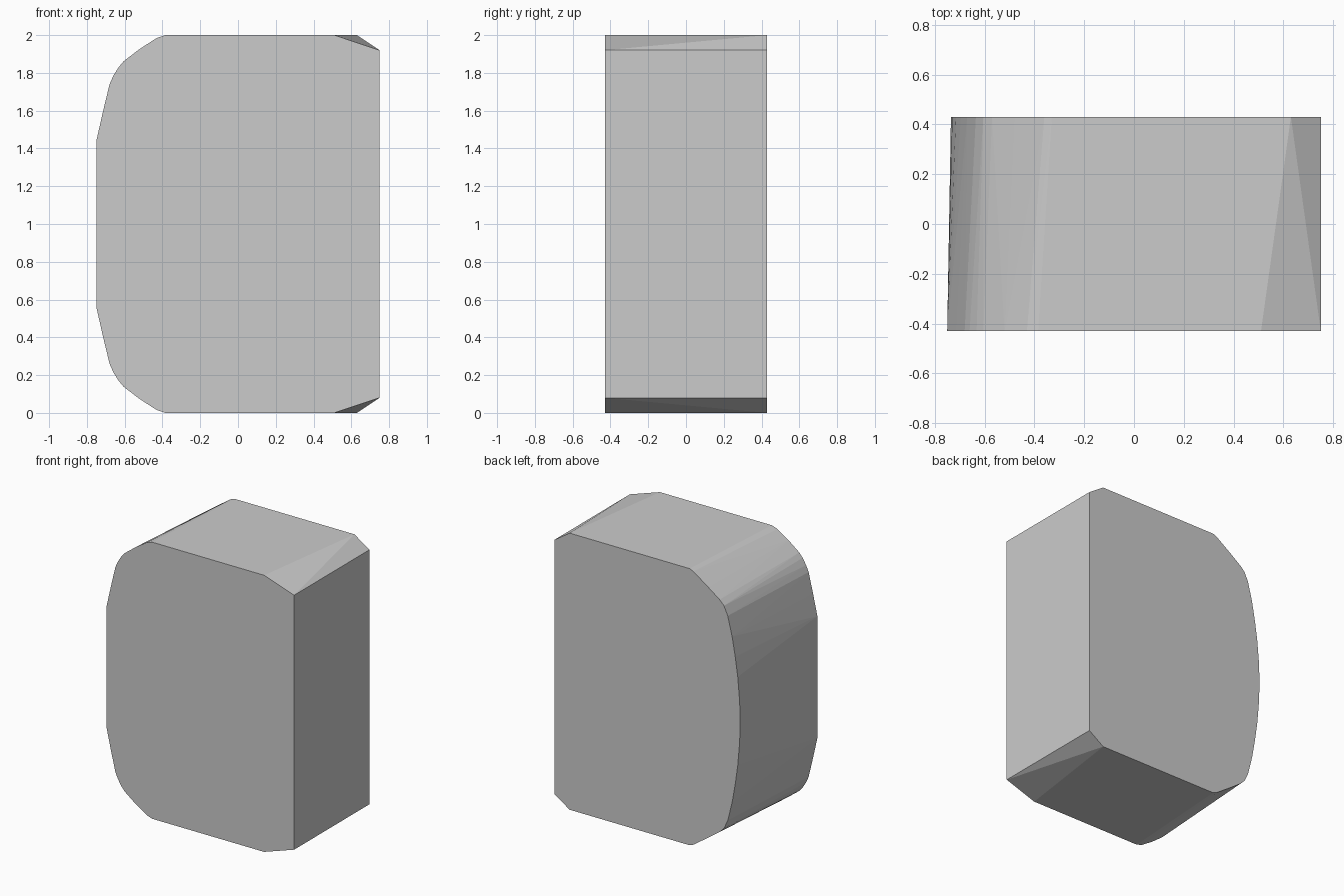
import bpy
import bmesh

if "Cube" in bpy.data.objects:
    bpy.data.objects.remove(bpy.data.objects["Cube"])

DEPTH = 0.43  # half depth of the block

# Upper half of each end outline (x, z); the lower half is its mirror about z = 1
FRONT_HALF = [(0.75, 1.92), (0.51, 2.0), (-0.385, 2.0), (-0.43, 1.985),
              (-0.52, 1.927), (-0.605, 1.862), (-0.632, 1.83),
              (-0.66, 1.785), (-0.68, 1.74), (-0.715, 1.595), (-0.75, 1.44)]
BACK_HALF = [(0.75, 1.92), (0.63, 2.0), (-0.33, 2.0), (-0.36, 1.988),
             (-0.48, 1.905), (-0.57, 1.84), (-0.605, 1.805),
             (-0.635, 1.74), (-0.67, 1.60), (-0.695, 1.46),
             (-0.715, 1.32), (-0.73, 1.15), (-0.735, 1.0)]


def add_outline(bm, half, y):
    """Add the points of one end outline, mirrored top to bottom."""
    for x, z in half:
        bm.verts.new((x, y, z))
        if z > 1.001:
            bm.verts.new((x, y, 2.0 - z))


# Block: skin stretched between the front and back outlines
bm = bmesh.new()
add_outline(bm, FRONT_HALF, -DEPTH)
add_outline(bm, BACK_HALF, DEPTH)
bmesh.ops.convex_hull(bm, input=bm.verts[:])

# Merge the triangles of the flat faces
bmesh.ops.dissolve_limit(bm, angle_limit=0.005, verts=bm.verts[:], edges=bm.edges[:])
bmesh.ops.recalc_face_normals(bm, faces=bm.faces[:])

mesh = bpy.data.meshes.new("rounded_block")
bm.to_mesh(mesh)
bm.free()

grey = bpy.data.materials.new("light grey")
grey.diffuse_color = (0.6, 0.6, 0.6, 1.0)
grey.use_nodes = True
grey.node_tree.nodes["Principled BSDF"].inputs["Base Color"].default_value = grey.diffuse_color
mesh.materials.append(grey)

block = bpy.data.objects.new("rounded_block", mesh)
bpy.context.collection.objects.link(block)
